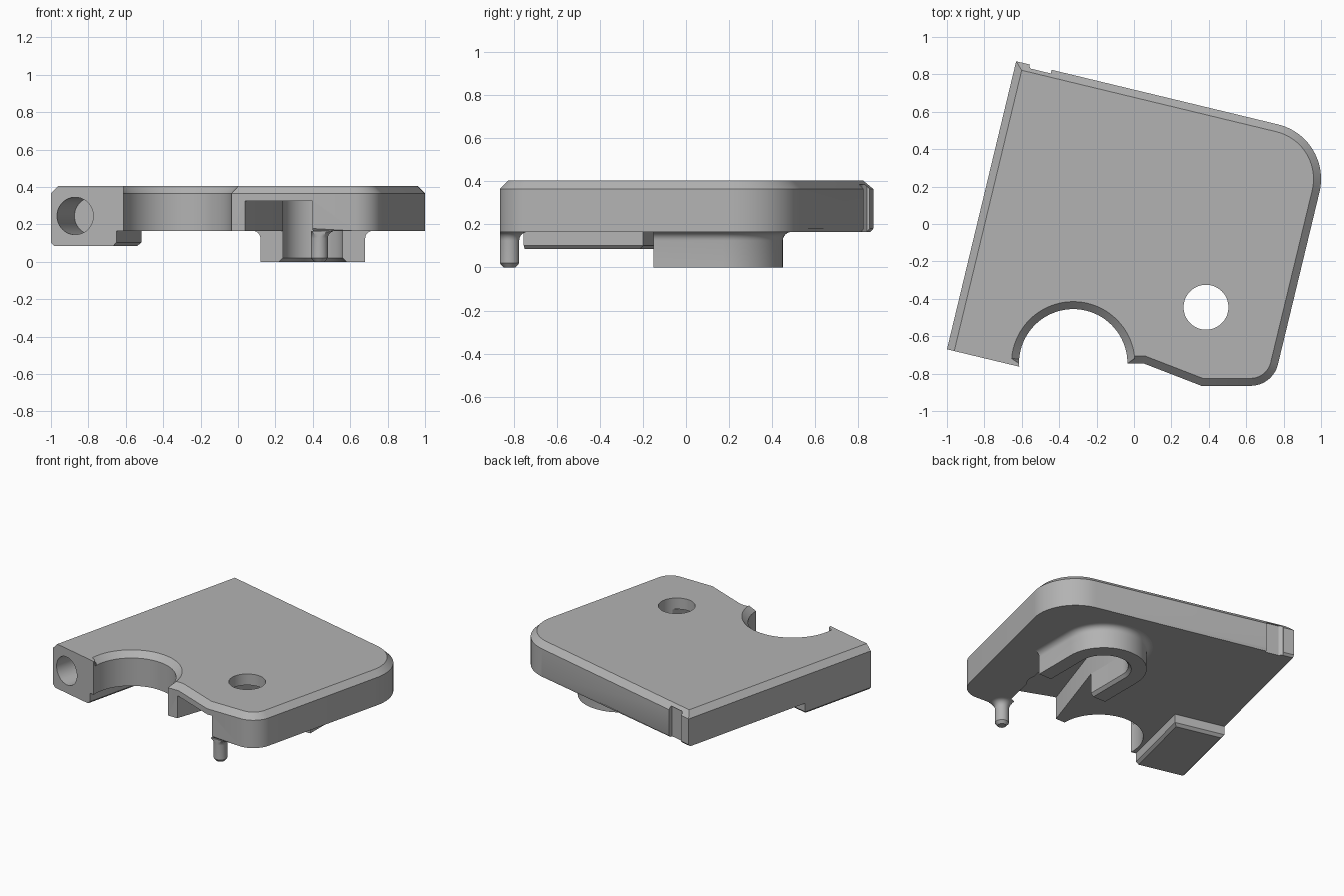
import bpy, bmesh
from math import sin, cos, pi, radians
from mathutils import Vector, Matrix

cube = bpy.data.objects.get("Cube")
if cube:
    bpy.data.objects.remove(cube, do_unlink=True)

grey = bpy.data.materials.new("plain grey")
grey.use_nodes = True
grey.diffuse_color = (0.45, 0.45, 0.45, 1)
grey.node_tree.nodes["Principled BSDF"].inputs["Base Color"].default_value = (0.45, 0.45, 0.45, 1)

# Directions of the tilted body: along its left side and along its back
ALONG = Vector((0.234, 0.972))
ACROSS = Vector((0.972, -0.234))
Z_LOW, Z_TOP = 0.165, 0.405


def arc(cx, cy, r, start, end, n=32):
    angles = [radians(start + (end - start) * i / n) for i in range(n + 1)]
    return [Vector((cx + r * cos(a), cy + r * sin(a))) for a in angles]


def rounded(before, corner, after, r, n=20):
    """Points of a rounded corner of radius r."""
    u, v = (before - corner).normalized(), (after - corner).normalized()
    half = u.angle(v) / 2
    centre = corner + (u + v).normalized() * (r / sin(half))
    a = corner + u * (r * cos(half) / sin(half)) - centre
    b = corner + v * (r * cos(half) / sin(half)) - centre
    sweep = pi - 2 * half
    return [centre + (a * sin(sweep * (1 - i / n)) + b * sin(sweep * i / n)) / sin(sweep)
            for i in range(n + 1)]


def finish(name, bm):
    bmesh.ops.recalc_face_normals(bm, faces=bm.faces)
    mesh = bpy.data.meshes.new(name)
    bm.to_mesh(mesh)
    bm.free()
    mesh.materials.append(grey)
    ob = bpy.data.objects.new(name, mesh)
    bpy.context.collection.objects.link(ob)
    return ob


def loft(name, layers, top_bevel=None, low_bevel=None):
    """Stack outlines (points, z); bevels are (edge numbers, width)."""
    bm = bmesh.new()
    rings = [[bm.verts.new((p[0], p[1], z)) for p in pts] for pts, z in layers]
    n = len(rings[0])
    bm.faces.new(rings[0][::-1])
    bm.faces.new(rings[-1])
    for low, high in zip(rings, rings[1:]):
        for i in range(n):
            j = (i + 1) % n
            bm.faces.new((low[i], low[j], high[j], high[i]))
    jobs = []
    for ring, bevel in ((rings[0], low_bevel), (rings[-1], top_bevel)):
        if bevel:
            jobs.append(([bm.edges.get((ring[i], ring[(i + 1) % n])) for i in bevel[0]], bevel[1]))
    for edges, width in jobs:
        bmesh.ops.bevel(bm, geom=edges, offset=width, segments=1, affect='EDGES',
                        clamp_overlap=False)
    return finish(name, bm)


def cut(target, cutter):
    mod = target.modifiers.new("cut", 'BOOLEAN')
    mod.operation, mod.solver, mod.object = 'DIFFERENCE', 'EXACT', cutter
    bpy.ops.object.select_all(action='DESELECT')
    target.select_set(True)
    bpy.context.view_layer.objects.active = target
    bpy.ops.object.modifier_apply(modifier=mod.name)


# Plate: tilted outline with a round bite at the front
front_left = Vector((-1.0, -0.67))
front_end = Vector((-0.613, -0.763))
nose = Vector((0.36, -0.865))
front_right = Vector((0.742, -0.865))
back_right = Vector((1.062, 0.462))
back_left = Vector((-0.63, 0.87))
bite = arc(-0.325, -0.745, 0.29, 180, 0, 40)
outline = [front_left, front_end] + bite + [Vector((0.05, -0.745)), nose]
nose_index = len(outline) - 1
outline += rounded(nose, front_right, back_right, 0.15)
outline += rounded(front_right, back_right, back_left, 0.3)
outline.append(back_left)
count = len(outline)
plate = loft("plate", [(outline, Z_LOW), (outline, Z_TOP)],
             top_bevel=(range(2, count), 0.04),
             low_bevel=(range(nose_index, count - 1), 0.015))

# Rail block under the left side
inner = Vector((-0.65, -0.754))
foot = [front_left, inner, inner + ALONG * 0.57, front_left + ALONG * 0.57]
rail = loft("rail_block", [(foot, 0.085), (foot, Z_LOW)], low_bevel=((1, 2, 3), 0.018))

# U-shaped boss with a flared root and a chamfered slot
BX, BY, FRONT = 0.4, 0.17, -0.15


def horseshoe(outer, slot):
    return ([Vector((BX + outer, FRONT))] + arc(BX, BY, outer, 0, 180) +
            [Vector((BX - outer, FRONT)), Vector((BX - slot, FRONT))] +
            arc(BX, BY, slot, 180, 0) + [Vector((BX + slot, FRONT))])


flare = [(0.04 * (1 - cos(a)), Z_LOW - 0.04 * (1 - sin(a)))
         for a in [pi / 2 * i / 6 for i in range(7)]]
layers = [(horseshoe(0.28, 0.18), 0), (horseshoe(0.28, 0.16), 0.02)]
layers += [(horseshoe(0.28 + grow, 0.16), z) for grow, z in flare]
boss = loft("slot_boss", layers)

# Locating pin at the front edge, its root kept inside the plate
def pin_ring(r):
    return [Vector((max(p.x, 0.39), max(p.y, nose.y)))
            for p in arc(0.435, -0.82, r, 0, 348.75, 31)]


layers = [(pin_ring(0.028), 0), (pin_ring(0.045), 0.02)]
layers += [(pin_ring(0.045 + grow), z) for grow, z in flare]
pin = loft("locating_pin", layers)

# Cutters: channel behind the front edge, through hole, bore and back notch
channel_outline = (arc(BX, BY, 0.16, 0, 180) +
                   [Vector(p) for p in ((0.24, FRONT), (0.04, -0.74), (0.0, -0.9),
                                        (0.39, -0.9), (0.56, FRONT))])
channel = loft("channel_cutter", [(channel_outline, 0.1), (channel_outline, 0.325)])
ring = arc(0.385, -0.445, 0.12, 0, 354.375, 63)
hole = loft("hole_cutter", [(ring, 0.1), (ring, 0.6)])

notch_outline = [back_left + ACROSS * t + ALONG * d
                 for t, d in ((0.075, -0.012), (0.1, -0.028), (0.195, -0.028),
                              (0.195, 0.1), (0.075, 0.1))]
notch = loft("notch_cutter", [(notch_outline, 0.1), (notch_outline, 0.385)])

bm = bmesh.new()
axis = Vector((ALONG.x, ALONG.y, 0))
mouth = front_left + ACROSS * 0.133
turn = axis.to_track_quat('Z', 'Y').to_matrix().to_4x4()
bmesh.ops.create_cone(bm, cap_ends=True, segments=48, radius1=0.1, radius2=0.1, depth=0.8,
                      matrix=Matrix.Translation((mouth.x, mouth.y, 0.245)) @ turn)
bore = finish("bore_cutter", bm)

for cutter in (channel, hole, notch, bore):
    cut(plate, cutter)
cut(rail, bore)
for cutter in (channel, hole, notch, bore):
    bpy.data.objects.remove(cutter, do_unlink=True)

# Smooth the round walls, keep the edges sharp
for ob in (plate, rail, boss, pin):
    bpy.ops.object.select_all(action='DESELECT')
    ob.select_set(True)
    bpy.context.view_layer.objects.active = ob
    bpy.ops.object.shade_smooth_by_angle(angle=radians(25))
